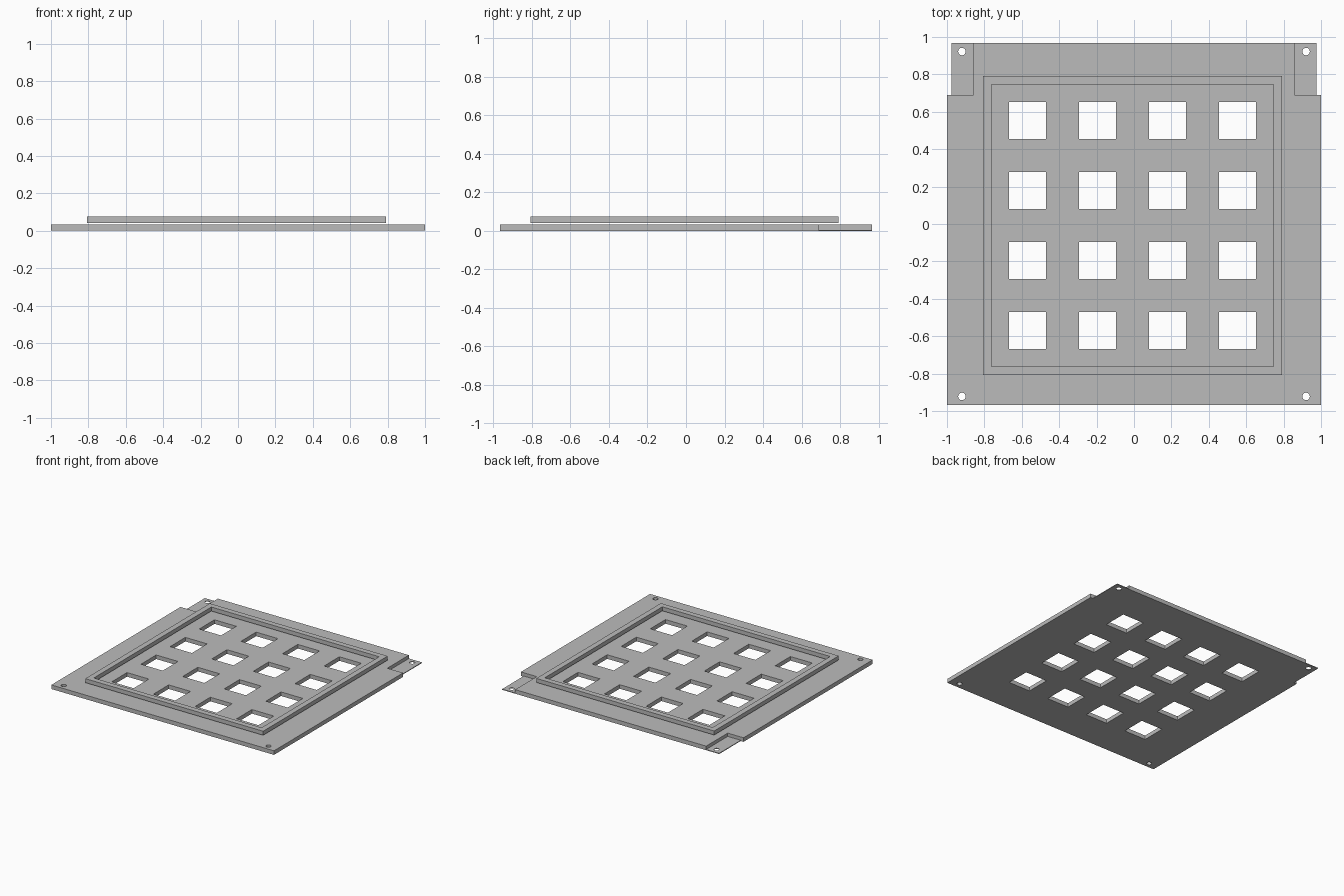
import bpy

if "Cube" in bpy.data.objects:
    bpy.data.objects.remove(bpy.data.objects["Cube"], do_unlink=True)

grey = bpy.data.materials.new("light grey")
grey.use_nodes = True
colour = (0.5, 0.5, 0.5, 1)
grey.diffuse_color = colour
grey.node_tree.nodes["Principled BSDF"].inputs["Base Color"].default_value = colour


def box(name, x0, x1, y0, y1, z0, z1):
    bpy.ops.mesh.primitive_cube_add(
        size=1, location=((x0 + x1) / 2, (y0 + y1) / 2, (z0 + z1) / 2))
    obj = bpy.context.object
    obj.name = name
    obj.scale = (x1 - x0, y1 - y0, z1 - z0)
    bpy.ops.object.transform_apply(location=True, rotation=False, scale=True)
    obj.data.materials.append(grey)
    return obj


def cut(target, cutter):
    mod = target.modifiers.new("cut", "BOOLEAN")
    mod.operation = "DIFFERENCE"
    mod.solver = "EXACT"
    mod.object = cutter
    bpy.context.view_layer.objects.active = target
    bpy.ops.object.modifier_apply(modifier=mod.name)
    bpy.data.objects.remove(cutter, do_unlink=True)


THICK = 0.033
DEPTH = 0.967
OFFSET = -0.008   # the frame and windows sit slightly off centre

# Base plate
plate = box("base_plate", -1, 1, -DEPTH, DEPTH, 0, THICK)

# Grid of square windows
for i in range(4):
    for j in range(4):
        x = OFFSET + (i - 1.5) * 0.374
        y = OFFSET + (j - 1.5) * 0.374
        cut(plate, box("window_cutter", x - 0.098, x + 0.098,
                       y - 0.098, y + 0.098, -1, 1))

for side in (-1, 1):
    # Rear corner notch, leaving a thin mounting tab
    edge, inner = sorted((side * 0.975, side * 2)), sorted((side * 0.858, side * 2))
    cut(plate, box("notch_cutter", *edge, 0.69, 2, -1, 1))
    cut(plate, box("tab_cutter", *inner, 0.69, 2, 0.006, 1))
    # Round screw holes, front and back
    for y in (-0.922, 0.922):
        bpy.ops.mesh.primitive_cylinder_add(
            vertices=32, radius=0.02, depth=1, location=(side * 0.92, y, 0))
        hole = bpy.context.object
        hole.data.materials.append(grey)
        cut(plate, hole)

# Raised square frame, held just above the plate
outer, inner = 0.799, 0.754
frame = box("raised_frame", OFFSET - outer, OFFSET + outer,
            OFFSET - outer, OFFSET + outer, 0.042, 0.075)
cut(frame, box("frame_cutter", OFFSET - inner, OFFSET + inner,
               OFFSET - inner, OFFSET + inner, -1, 1))
